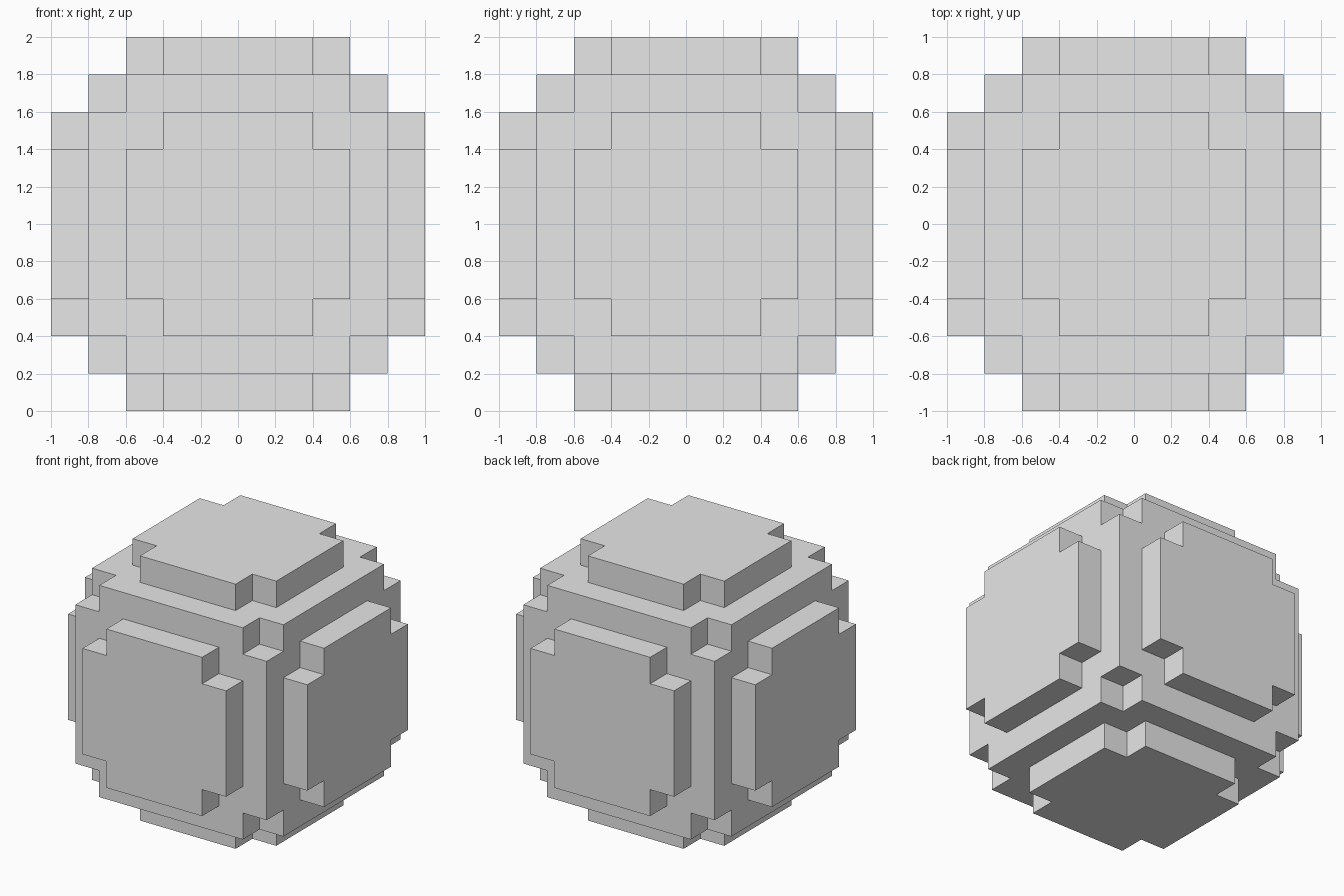
import bpy, bmesh
from itertools import product

if "Cube" in bpy.data.objects:
    bpy.data.objects.remove(bpy.data.objects["Cube"], do_unlink=True)

# Single matte grey
grey = bpy.data.materials.new("light grey")
grey.use_nodes = True
colour = (0.8, 0.8, 0.8, 1.0)
grey.diffuse_color = colour
grey.node_tree.nodes["Principled BSDF"].inputs["Base Color"].default_value = colour

# Step positions shared by all three axes
CUTS = [-1.0, -0.8, -0.6, -0.4, 0.4, 0.6, 0.8, 1.0]
CELLS = range(len(CUTS) - 1)


def solid(cell):
    """Core cube without its corners, plus a notched plate on each side."""
    rings = [abs(c - 3) for c in cell]
    if max(rings) > 3:
        return False
    return sum(rings) <= (4 if max(rings) == 3 else 5)


# Stepped block ball: keep only the quads between solid and empty cells
bm = bmesh.new()
corners = {}


def corner(index):
    if index not in corners:
        x, y, z = (CUTS[i] for i in index)
        corners[index] = bm.verts.new((x, y, z + 1.0))
    return corners[index]


for cell in product(CELLS, repeat=3):
    if not solid(cell):
        continue
    for axis, side in product(range(3), (0, 1)):
        neighbour = list(cell)
        neighbour[axis] += 2 * side - 1
        if solid(neighbour):
            continue
        loop = []
        for u, v in ((0, 0), (1, 0), (1, 1), (0, 1)):
            index = list(cell)
            index[axis] += side
            index[(axis + 1) % 3] += u
            index[(axis + 2) % 3] += v
            loop.append(corner(tuple(index)))
        bm.faces.new(loop if side else loop[::-1])

mesh = bpy.data.meshes.new("stepped_ball")
bm.to_mesh(mesh)
bm.free()
mesh.materials.append(grey)
ball = bpy.data.objects.new("stepped_ball", mesh)
bpy.context.collection.objects.link(ball)
